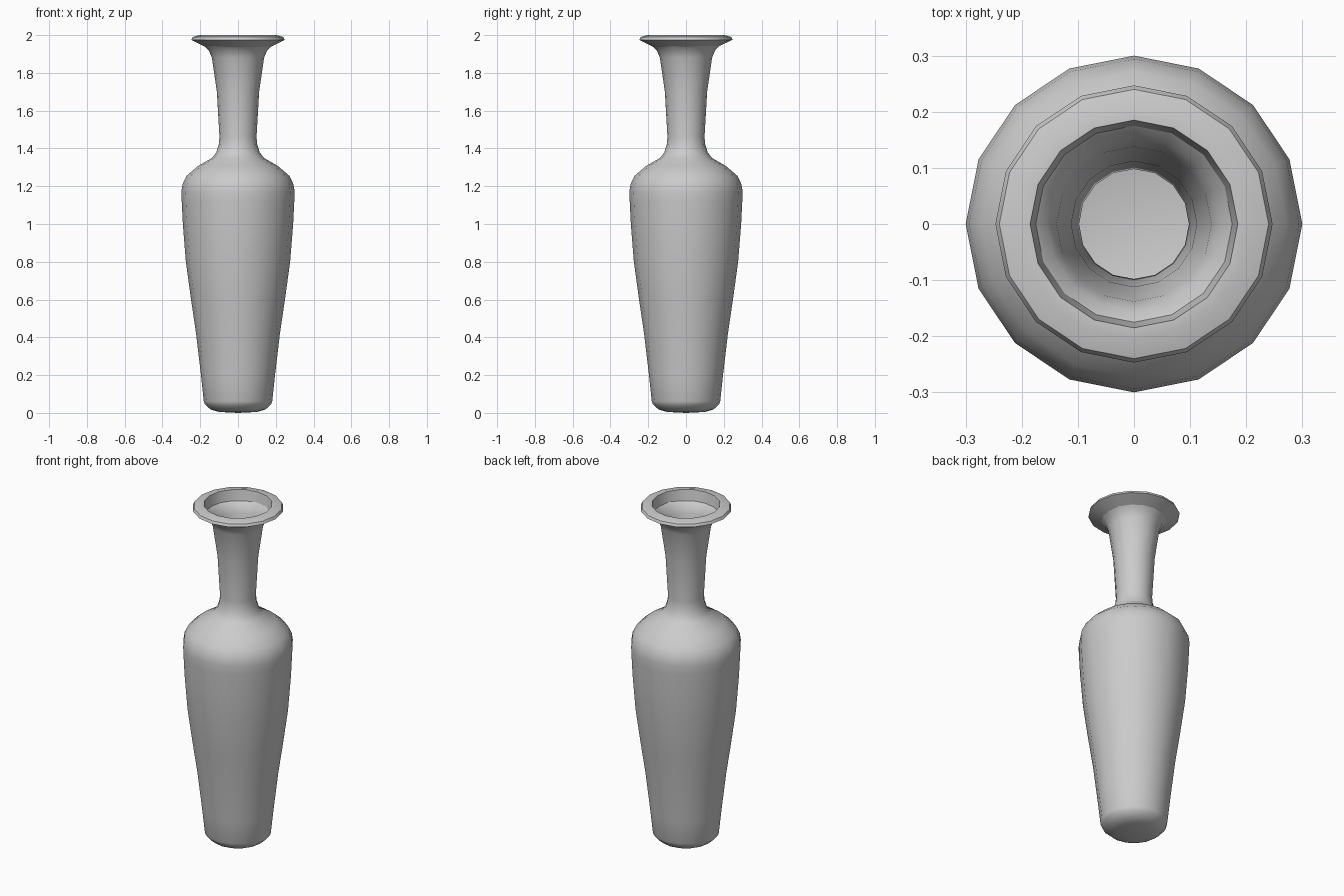
import bpy, bmesh, math

if "Cube" in bpy.data.objects:
    bpy.data.objects.remove(bpy.data.objects["Cube"])

SIDES = 16

# Outer wall from the centre of the base up to the rim, then back down inside the lip
PROFILE = [
    (0.10, 0.005), (0.145, 0.018), (0.175, 0.045), (0.181, 0.06),
    (0.196, 0.20), (0.222, 0.42), (0.25, 0.61), (0.276, 0.80), (0.292, 1.00),
    (0.298, 1.12), (0.30, 1.17), (0.294, 1.21), (0.272, 1.255), (0.21, 1.308),
    (0.137, 1.35), (0.115, 1.38), (0.102, 1.42), (0.098, 1.46),
    (0.112, 1.70), (0.138, 1.88), (0.155, 1.92), (0.175, 1.938),
    (0.247, 1.975), (0.240, 1.99), (0.205, 2.0), (0.185, 2.0), (0.175, 1.942),
]


def lathe(name, profile, sides):
    bm = bmesh.new()
    rings = [[bm.verts.new((r * math.cos(2 * math.pi * i / sides),
                            r * math.sin(2 * math.pi * i / sides), z))
              for i in range(sides)] for r, z in profile]
    for a, b in zip(rings, rings[1:]):
        for i in range(sides):
            j = (i + 1) % sides
            bm.faces.new((a[i], a[j], b[j], b[i]))
    # shallow pointed base
    tip = bm.verts.new((0, 0, 0))
    for i in range(sides):
        bm.faces.new((tip, rings[0][(i + 1) % sides], rings[0][i]))
    # join the inner lip to the neck wall
    bmesh.ops.remove_doubles(bm, verts=bm.verts, dist=0.005)
    mesh = bpy.data.meshes.new(name)
    bm.to_mesh(mesh)
    bm.free()
    ob = bpy.data.objects.new(name, mesh)
    bpy.context.collection.objects.link(ob)
    return ob


# Thin-walled hollow vase
vase = lathe("vase", PROFILE, SIDES)
bpy.context.view_layer.objects.active = vase
vase.select_set(True)
bpy.ops.object.shade_smooth_by_angle(angle=math.radians(30))
